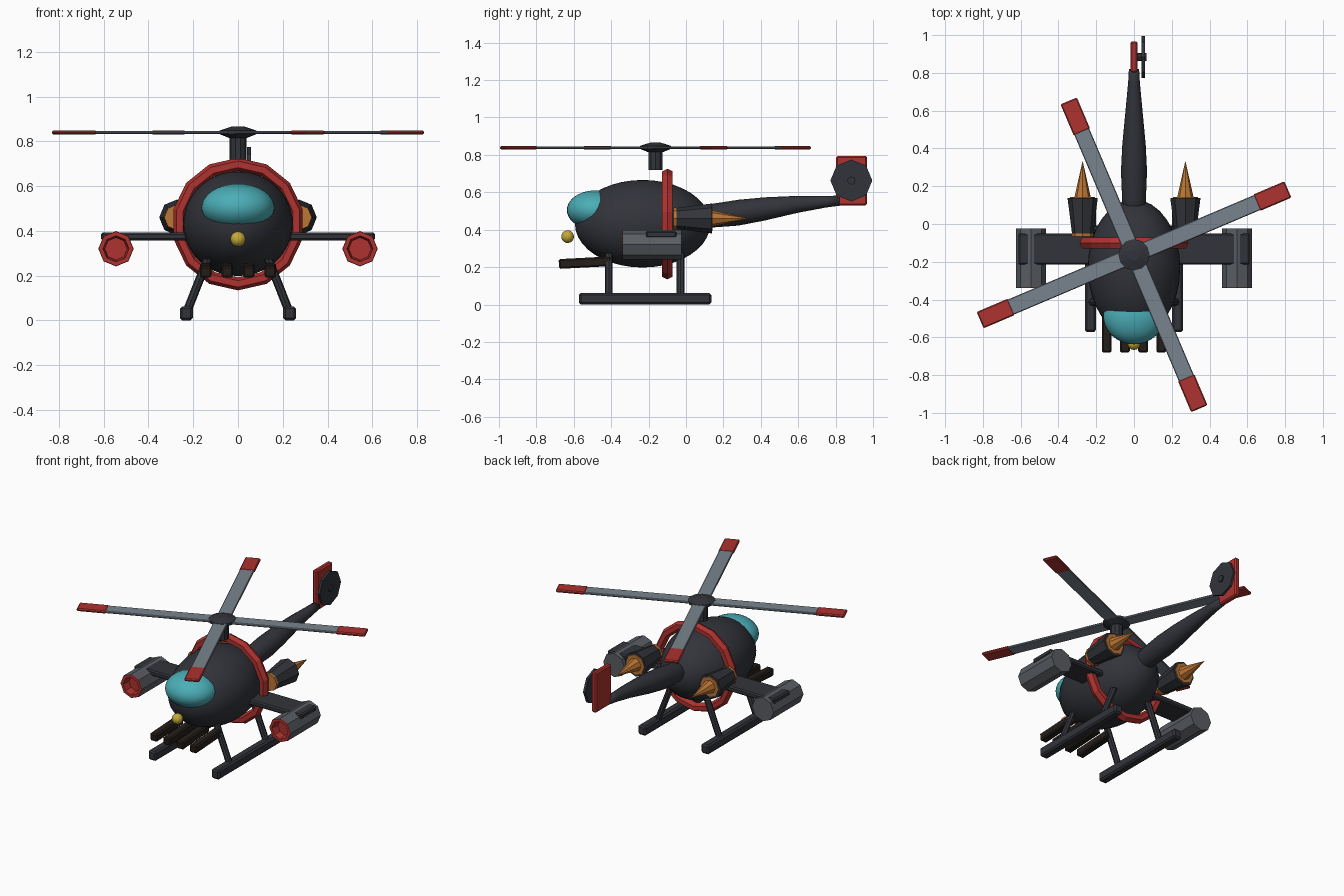
import bpy, bmesh, math
from mathutils import Matrix, Vector

if "Cube" in bpy.data.objects:
    bpy.data.objects.remove(bpy.data.objects["Cube"])


def material(name, r, g, b):
    m = bpy.data.materials.new(name)
    m.diffuse_color = (r, g, b, 1)
    m.use_nodes = True
    m.node_tree.nodes["Principled BSDF"].inputs["Base Color"].default_value = m.diffuse_color
    return m


DARK = material("charcoal", .032, .034, .042)
RED = material("red", .42, .032, .028)
CYAN = material("canopy_cyan", .07, .42, .47)
STEEL = material("blade_grey", .19, .23, .27)
POD = material("pod_grey", .10, .11, .125)
ORANGE = material("orange", .50, .18, .035)
YELLOW = material("yellow", .55, .40, .04)
BROWN = material("gun_brown", .018, .013, .010)


def finish(name, bm, mats, smooth=False):
    mesh = bpy.data.meshes.new(name)
    bm.to_mesh(mesh)
    bm.free()
    ob = bpy.data.objects.new(name, mesh)
    bpy.context.collection.objects.link(ob)
    for m in mats:
        mesh.materials.append(m)
    for p in mesh.polygons:
        p.use_smooth = smooth
    return ob


def ellipsoid(name, loc, radii, mat, u=32, v=20):
    bm = bmesh.new()
    bmesh.ops.create_uvsphere(bm, u_segments=u, v_segments=v, radius=1)
    bm.transform(Matrix.Translation(loc) @ Matrix.Diagonal((*radii, 1)))
    return finish(name, bm, [mat], True)


def box(name, lo, hi, mat, bevel=0.0, turn=None):
    bm = bmesh.new()
    bmesh.ops.create_cube(bm, size=1)
    lo, hi = Vector(lo), Vector(hi)
    bm.transform(Matrix.Translation((lo + hi) / 2) @ Matrix.Diagonal((*(hi - lo), 1)))
    if bevel:
        bmesh.ops.bevel(bm, geom=bm.edges[:], offset=bevel, segments=1, affect='EDGES')
    if turn:
        bm.transform(turn)
    return finish(name, bm, [mat])


def loft(name, sections, n, axis, mats, bands=None, smooth=False):
    """Capped n-sided tube through (x, y, z, radius) sections cut square to an axis."""
    i, j = {'X': (1, 2), 'Y': (0, 2), 'Z': (0, 1)}[axis]
    bm = bmesh.new()
    rings = []
    for s in sections:
        ring = []
        for k in range(n):
            a = math.tau * k / n
            p = Vector(s[:3])
            p[i] += s[3] * math.cos(a)
            p[j] += s[3] * math.sin(a)
            ring.append(bm.verts.new(p))
        rings.append(ring)
    for b in range(len(rings) - 1):
        for k in range(n):
            m = (k + 1) % n
            f = bm.faces.new((rings[b][k], rings[b][m], rings[b + 1][m], rings[b + 1][k]))
            f.material_index = bands[b] if bands else 0
    bm.faces.new(rings[0])
    bm.faces.new(rings[-1]).material_index = bands[-1] if bands else 0
    bmesh.ops.remove_doubles(bm, verts=bm.verts[:], dist=1e-5)
    bmesh.ops.recalc_face_normals(bm, faces=bm.faces[:])
    return finish(name, bm, mats, smooth)


# Fuselage, canopy and nose light
ellipsoid("fuselage", (0, -.232, .432), (.245, .362, .234), DARK)
ellipsoid("canopy", (0, -.485, .505), (.163, .152, .105), CYAN)
ellipsoid("nose_light", (0, -.633, .363), (.034, .034, .034), YELLOW, 16, 10)

# Red hoop around the fuselage
bm = bmesh.new()
loops = []
for a in range(14):
    t = math.tau * a / 14 + math.pi / 2
    loops.append([])
    for b in range(6):
        q = math.tau * b / 6
        r = .267 + .029 * math.cos(q)
        loops[-1].append(bm.verts.new((r * math.cos(t), -.1 + .033 * math.sin(q),
                                       .43 + r * math.sin(t))))
for a in range(14):
    for b in range(6):
        c, d = (a + 1) % 14, (b + 1) % 6
        bm.faces.new((loops[a][b], loops[c][b], loops[c][d], loops[a][d]))
bmesh.ops.recalc_face_normals(bm, faces=bm.faces[:])
finish("hoop", bm, [RED])

# Tail boom, fin and tail rotor
loft("tail_boom", [(0, 0, .455, .055), (0, .13, .474, .063), (0, .28, .491, .069),
                   (0, .42, .511, .062), (0, .6, .536, .045), (0, .75, .55, .031),
                   (0, .82, .555, .027)], 16, 'Y', [DARK], smooth=True)
box("tail_fin", (-.018, .803, .53), (.018, .967, .795), RED, .008)
loft("tail_rotor", [(.041, .884, .663, .112), (.057, .884, .663, .112)], 8, 'X', [DARK])
loft("tail_rotor_hub", [(.01, .884, .663, .022), (.066, .884, .663, .022)], 8, 'X', [DARK])

# Main rotor
RY = -.163
loft("rotor_mast", [(0, RY, .718, .039), (0, RY, .825, .039)], 10, 'Z', [DARK])
loft("rotor_hub", [(0, RY, .815, .04), (0, RY, .832, .083), (0, RY, .848, .083),
                   (0, RY, .865, .03)], 12, 'Z', [DARK])
for k in range(4):
    turn = Matrix.Translation((0, RY, 0)) @ Matrix.Rotation(math.radians(23 + 90 * k), 4, 'Z')
    box("rotor_blade", (.03, -.043, .832), (.72, .043, .846), STEEL, .004, turn)
    box("blade_tip", (.705, -.047, .830), (.885, .047, .848), RED, .006, turn)

for s in (-1, 1):
    # Stub wing with weapon pod
    box("stub_wing", (min(s * .15, s * .612), -.215, .357),
        (max(s * .15, s * .612), -.05, .392), DARK, .008)
    px = s * .545
    loft("wing_pod", [(px, -.025, .32, .079), (px, -.337, .32, .079), (px, -.34, .32, .077),
                      (px, -.34, .32, .058), (px, -.29, .32, .05)],
         8, 'Y', [POD, RED], [0, 1, 1, 1])
    # Engine nacelle with intake and exhaust spike
    ex = s * .272
    loft("engine_nacelle", [(ex, -.06, .46, .055), (ex, .138, .46, .08)], 8, 'Y', [DARK])
    loft("engine_intake", [(ex, -.066, .46, .058), (ex, -.05, .46, .058)], 8, 'Y', [ORANGE])
    loft("exhaust_spike", [(ex, .12, .46, .068), (ex, .143, .46, .066),
                           (ex, .143, .46, .043), (ex, .335, .46, 0)], 8, 'Y', [ORANGE])
    # Landing skid with struts
    box("skid", (s * .231 - .029, -.572, 0), (s * .231 + .029, .135, .062), DARK, .01)
    for y in (-.413, -.029):
        loft("skid_strut", [(s * .228, y, .04, .021), (s * .135, y, .275, .021)], 8, 'Z', [DARK])

# Four gun barrels under the nose, pitched slightly down
for x in (-.144, -.048, .048, .144):
    turn = Matrix.Translation((x, -.54, .224)) @ Matrix.Rotation(math.radians(3), 4, 'X')
    box("gun_barrel", (-.026, -.14, -.026), (.026, .14, .026), BROWN, .008, turn)
